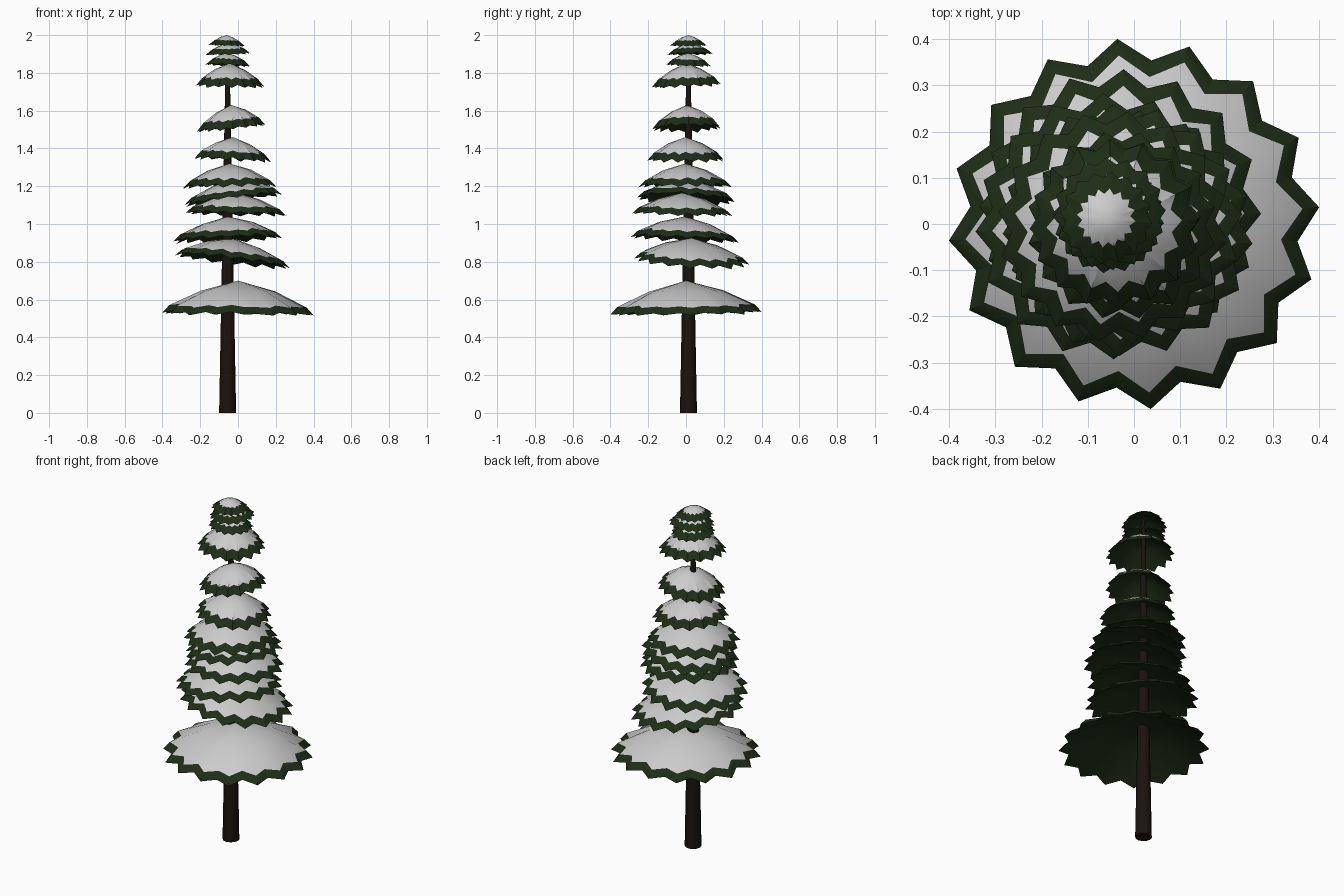
import bpy, bmesh, random
from math import cos, sin, pi, radians

if "Cube" in bpy.data.objects:
    bpy.data.objects.remove(bpy.data.objects["Cube"])

random.seed(4)


def material(name, rgb):
    m = bpy.data.materials.new(name)
    m.diffuse_color = (*rgb, 1)
    m.use_nodes = True
    m.node_tree.nodes["Principled BSDF"].inputs["Base Color"].default_value = m.diffuse_color
    return m


SNOW = material("snow", (0.8, 0.8, 0.8))
GREEN = material("needles", (0.013, 0.027, 0.008))
BARK = material("bark", (0.011, 0.006, 0.004))


def finish(bm, name, mats):
    bmesh.ops.recalc_face_normals(bm, faces=bm.faces)
    me = bpy.data.meshes.new(name)
    bm.to_mesh(me)
    bm.free()
    for m in mats:
        me.materials.append(m)
    me.shade_smooth()
    me.set_sharp_from_angle(angle=radians(30))
    ob = bpy.data.objects.new(name, me)
    bpy.context.collection.objects.link(ob)
    return ob


# Tapered trunk
bm = bmesh.new()
bmesh.ops.create_cone(bm, cap_ends=True, segments=12, radius1=0.045,
                      radius2=0.009, depth=1.96)
bmesh.ops.translate(bm, verts=bm.verts, vec=(-0.055, 0.013, 0.98))
finish(bm, "trunk", [BARK])

POINTS = 16


def tier(name, cx, cy, R, top, rim, sx, sy, turn):
    """Pleated star-edged skirt: snowy top, green band and green underside."""
    bm = bmesh.new()
    h = top - rim
    band = 0.036 / R                       # green band width
    edge = 1 - band
    drop = min(0.015, 0.15 * h)
    lift = min(0.014, 0.13 * h)            # valleys sit above the tips
    z_edge = h * min(0.36, 0.08 + 1.0 * band)
    z_mid = z_edge + 0.6 * (h - z_edge)
    mid = 0.54 * edge

    # radius at tips, radius at valleys, height at tips, height at valleys
    rings = [(mid, 0.94 * mid, z_mid, z_mid),
             (edge, edge - 0.115, z_edge, z_edge + 0.7 * lift),
             (1.0, 0.885, -0.012, lift - 0.012),
             (mid, 0.94 * mid, z_mid - drop, z_mid - drop)]
    wobble = [random.uniform(-1, 1) * 0.04 * h for _ in range(POINTS * 2)]

    def vert(x, y, z):
        return bm.verts.new((cx + x, cy + y, rim + z + sx * x + sy * y))

    loops = []
    for k, (tip, valley, zt, zv) in enumerate(rings):
        loop = []
        for i in range(POINTS * 2):
            a = turn + i * pi / POINTS
            r = R * (valley if i % 2 else tip)
            z = (zv if i % 2 else zt) + (wobble[i] if k in (1, 2) else 0)
            loop.append(vert(r * cos(a), r * sin(a), z))
        loops.append(loop)
    apex, under = vert(0, 0, h), vert(0, 0, h - drop)
    n = POINTS * 2
    for i in range(n):
        j = (i + 1) % n
        bm.faces.new((apex, loops[0][i], loops[0][j]))
        bm.faces.new((under, loops[-1][j], loops[-1][i])).material_index = 1
        for k in range(len(loops) - 1):
            f = bm.faces.new((loops[k][i], loops[k + 1][i],
                              loops[k + 1][j], loops[k][j]))
            f.material_index = 0 if k == 0 else 1
    finish(bm, name, [SNOW, GREEN])


# Branch tiers: centre x, centre y, radius, apex z, rim z, tilt x, tilt y
TIERS = [
    (0.000, 0.000, 0.402, 0.700, 0.535, -0.01, 0.02),
    (-0.030, 0.030, 0.305, 0.925, 0.813, -0.12, -0.06),
    (-0.055, -0.005, 0.288, 1.040, 0.928, 0.045, -0.05),
    (-0.010, -0.020, 0.267, 1.165, 1.062, -0.02, -0.02),
    (-0.025, 0.000, 0.260, 1.240, 1.138, 0.12, -0.04),
    (-0.045, -0.005, 0.250, 1.320, 1.208, 0.02, 0.00),
    (-0.027, -0.003, 0.205, 1.460, 1.348, -0.05, 0.00),
    (-0.037, 0.003, 0.182, 1.630, 1.515, 0.10, 0.03),
    (-0.043, 0.000, 0.183, 1.850, 1.740, -0.03, 0.05),
    (-0.055, 0.013, 0.120, 1.905, 1.850, -0.04, -0.04),
    (-0.053, 0.022, 0.122, 1.957, 1.910, 0.04, 0.02),
    (-0.060, 0.013, 0.100, 2.000, 1.955, -0.04, 0.00),
]
for i, t in enumerate(TIERS):
    turn = 0.09 if i == 0 else random.uniform(0, pi / 8)
    tier(f"branch_tier_{i + 1}", *t, turn)
